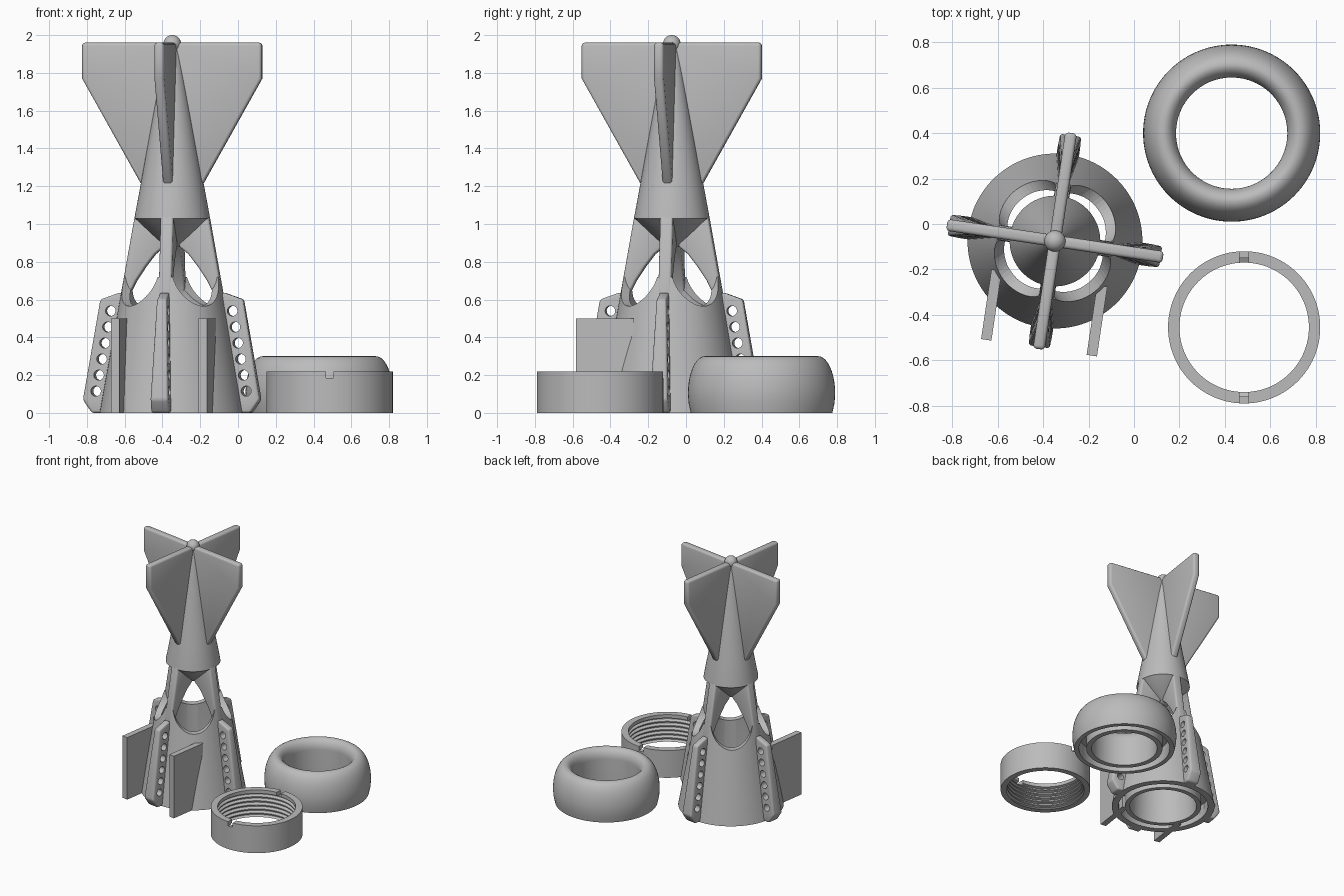
import bpy, bmesh, math
from mathutils import Matrix

cube = bpy.data.objects.get("Cube")
if cube:
    bpy.data.objects.remove(cube, do_unlink=True)

grey = bpy.data.materials.new("plain grey")
grey.use_nodes = True
grey.diffuse_color = (0.5, 0.5, 0.5, 1)
grey.node_tree.nodes["Principled BSDF"].inputs["Base Color"].default_value = (0.5, 0.5, 0.5, 1)

TURN = math.radians(-8.5)
BODY = (-0.348, -0.075, 0)
COLLAR = (0.43, 0.4, 0)
RING = (0.485, -0.455, 0)


def make(name, bm, loc=BODY, turn=TURN):
    bmesh.ops.recalc_face_normals(bm, faces=bm.faces)
    mesh = bpy.data.meshes.new(name)
    bm.to_mesh(mesh)
    bm.free()
    mesh.materials.append(grey)
    ob = bpy.data.objects.new(name, mesh)
    ob.location = loc
    ob.rotation_euler.z = turn
    bpy.context.collection.objects.link(ob)
    return ob


def activate(ob):
    bpy.ops.object.select_all(action="DESELECT")
    ob.select_set(True)
    bpy.context.view_layer.objects.active = ob


def smooth(ob, angle=35):
    activate(ob)
    bpy.ops.object.shade_smooth_by_angle(angle=math.radians(angle))
    return ob


def revolve(name, profile, loc=BODY, closed=True, steps=96):
    """Spin an (r, z) profile around the vertical axis."""
    bm = bmesh.new()
    vs = [bm.verts.new((r, 0, z)) for r, z in profile]
    pairs = list(zip(vs, vs[1:])) + ([(vs[-1], vs[0])] if closed else [])
    es = [bm.edges.new(p) for p in pairs]
    bmesh.ops.spin(bm, geom=vs + es, cent=(0, 0, 0), axis=(0, 0, 1),
                   angle=math.tau, steps=steps)
    bmesh.ops.remove_doubles(bm, verts=bm.verts, dist=1e-4)
    return smooth(make(name, bm, loc, 0 if loc != BODY else TURN))


def plate(name, outline, half):
    """Extrude an (r, z) outline sideways to a radial plate."""
    bm = bmesh.new()
    f = bm.faces.new([bm.verts.new((r, -half, z)) for r, z in outline])
    ext = bmesh.ops.extrude_face_region(bm, geom=[f])["geom"]
    for v in ext:
        if isinstance(v, bmesh.types.BMVert):
            v.co.y = half
    return make(name, bm)


def bevel(ob, width):
    m = ob.modifiers.new("round", "BEVEL")
    m.width, m.segments, m.limit_method = width, 3, "ANGLE"
    m.angle_limit = math.radians(40)
    activate(ob)
    bpy.ops.object.modifier_apply(modifier=m.name)
    return ob


def cut(ob, bm):
    """Subtract a bmesh given in the object's own frame."""
    tool = make("cutter", bm, ob.location, ob.rotation_euler.z)
    tool.hide_render = True
    bpy.context.view_layer.update()
    m = ob.modifiers.new("cut", "BOOLEAN")
    m.object, m.operation, m.solver = tool, "DIFFERENCE", "EXACT"
    activate(ob)
    bpy.ops.object.modifier_apply(modifier=m.name)
    bpy.data.objects.remove(tool, do_unlink=True)


def four(ob, name):
    """Repeat a radial part at quarter turns."""
    ob.name = name + "_1"
    for i in range(1, 4):
        c = ob.copy()
        c.name = f"{name}_{i + 1}"
        c.rotation_euler.z = TURN + i * math.pi / 2
        bpy.context.collection.objects.link(c)


def cone_r(z):
    return 0.385 - 0.18 * z


# lower shell: tapered wall with a bore and a ring groove underneath
shell = revolve("lower_shell", [
    (0.25, 0), (0.285, 0), (0.285, 0.1), (0.335, 0.1), (0.335, 0), (cone_r(0), 0),
    (cone_r(0.72), 0.72), (0.19, 0.72), (0.22, 0.65), (0.235, 0.57)])

# rounded lower ends of the four windows, cut one at a time
for a in (45, 135, 225, 315):
    bm = bmesh.new()
    place = (Matrix.Rotation(math.radians(a), 4, "Z") @ Matrix.Translation((0.25, 0, 0.735))
             @ Matrix.Diagonal((1, 0.15, 0.17, 1)) @ Matrix.Rotation(math.pi / 2, 4, "Y"))
    bmesh.ops.create_cone(bm, cap_ends=True, segments=48, radius1=1, radius2=1,
                          depth=0.36, matrix=place)
    cut(shell, bm)
smooth(shell)

# upper body: hub under the band, then the long cone
revolve("upper_body", [(0, 0.87), (0.04, 0.88), (0.185, 1.02), (cone_r(1.03), 1.03),
                       (cone_r(1.04), 1.045), (cone_r(1.22), 1.22),
                       (cone_r(1.95), 1.95), (0, 1.95)], closed=False)

# ball on the tip
bm = bmesh.new()
bmesh.ops.create_uvsphere(bm, u_segments=32, v_segments=16, radius=0.047,
                          matrix=Matrix.Translation((0, 0, 1.953)))
smooth(make("tip_ball", bm))

# legs between the windows, arched on the inside
leg = plate("leg", [(0.245, 0.52), (cone_r(0.52), 0.52), (cone_r(1.05), 1.05), (0.04, 1.05),
                    (0.04, 0.88), (0.09, 0.84), (0.14, 0.775), (0.19, 0.7), (0.225, 0.63)], 0.034)
four(smooth(bevel(leg, 0.012)), "leg")

# tail fins
fin = plate("tail_fin", [(0, 1.24), (0.15, 1.2), (0.17, 1.22), (0.481, 1.77),
                         (0.481, 1.96), (0, 1.96)], 0.026)
four(smooth(bevel(fin, 0.016)), "tail_fin")

# side strakes with a row of holes, thicker towards the base
strake = plate("strake", [(0.34, 0), (0.425, 0), (0.473, 0.07), (0.382, 0.6),
                          (0.27, 0.64), (0.26, 0.58)], 0.05)
bevel(strake, 0.014)
bm = bmesh.new()
for i in range(6):
    z = 0.115 + 0.085 * i
    place = Matrix.Translation((cone_r(z) + 0.038, 0, z)) @ Matrix.Rotation(math.pi / 2, 4, "X")
    bmesh.ops.create_cone(bm, cap_ends=True, segments=24, radius1=0.027, radius2=0.027,
                          depth=0.4, matrix=place)
cut(strake, bm)
for v in strake.data.vertices:
    v.co.y *= 1 - 0.8 * v.co.z
four(smooth(strake), "strake")

# pair of upright guide plates on the front
for side, name in ((1, "left_guide_plate"), (-1, "right_guide_plate")):
    bm = bmesh.new()
    bmesh.ops.create_cube(bm, size=1, matrix=Matrix.Translation((side * 0.235, -0.32, 0.25))
                          @ Matrix.Diagonal((0.046, 0.31, 0.5, 1)))
    make(name, bm)

# rounded collar with a groove underneath
turns = [math.pi * i / 20 for i in range(11)]
outer = [(0.3 + 0.09 * math.cos(t), 0.1 + 0.2 * math.sin(t)) for t in turns]
inner = [(0.3 - 0.055 * math.sin(t), 0.22 + 0.08 * math.cos(t)) for t in turns[1:]]
revolve("round_collar", [(0.245, 0), (0.285, 0), (0.285, 0.12), (0.34, 0.12), (0.34, 0),
                         (0.375, 0), (0.386, 0.05)] + outer + inner, COLLAR)

# locking ring with an inner thread and two notches
thread = []
for i in range(6):
    z = 0.2 - 0.033 * i
    thread += [(0.285, z), (0.285, z - 0.008), (0.305, z - 0.014), (0.305, z - 0.022)]
ring = revolve("locking_ring", [(0.29, 0), (0.335, 0), (0.335, 0.22), (0.285, 0.22)] + thread, RING)
bm = bmesh.new()
for side in (1, -1):
    bmesh.ops.create_cube(bm, size=1, matrix=Matrix.Translation((0, side * 0.31, 0.215))
                          @ Matrix.Diagonal((0.04, 0.12, 0.06, 1)))
cut(ring, bm)
smooth(ring)
